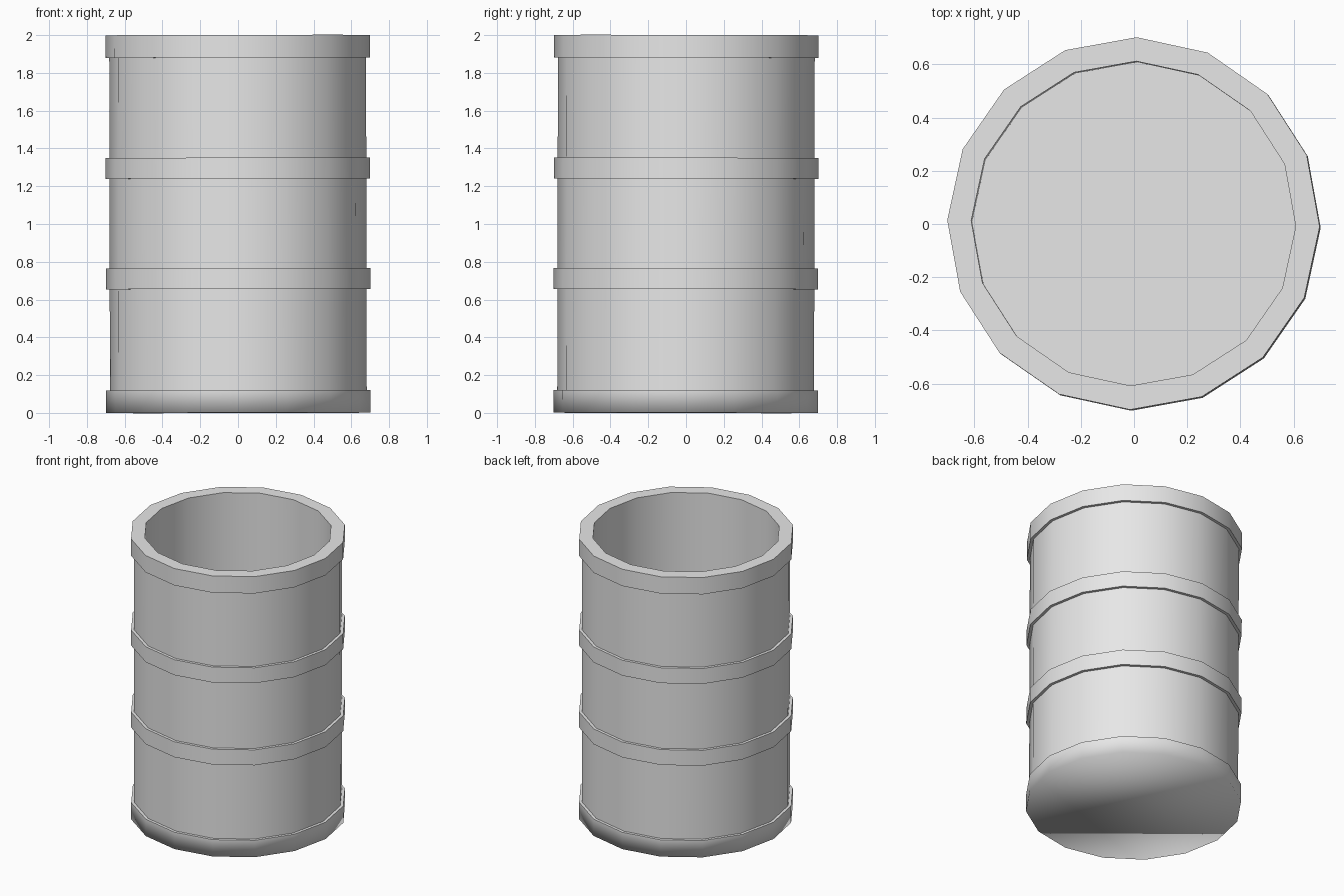
import bpy, bmesh, math
from mathutils import Matrix

SIDES = 16
MID_Z = 1.0

cube = bpy.data.objects.get("Cube")
if cube:
    bpy.data.objects.remove(cube, do_unlink=True)

# Plain grey metal
grey = bpy.data.materials.new("grey_metal")
grey.use_nodes = True
colour = (0.8, 0.8, 0.8, 1)
grey.diffuse_color = colour
grey.node_tree.nodes["Principled BSDF"].inputs["Base Color"].default_value = colour


def lathe(name, profile, cap_start=False, cap_end=False, soft_start=False):
    """Spin a (radius, height) profile around z; optional flat caps on its ends."""
    bm = bmesh.new()
    rings = []
    for r, z in profile:
        angles = [2 * math.pi * i / SIDES for i in range(SIDES)]
        rings.append([bm.verts.new((r * math.cos(a), r * math.sin(a), z)) for a in angles])
    for low, high in zip(rings, rings[1:]):
        for i in range(SIDES):
            j = (i + 1) % SIDES
            bm.faces.new((low[i], low[j], high[j], high[i]))
    if cap_start:
        bm.faces.new(rings[0][::-1])
    if cap_end:
        bm.faces.new(rings[-1])

    # Smooth round the barrel, crisp at every profile corner
    for face in bm.faces:
        face.smooth = True
    bm.edges.ensure_lookup_table()
    for n, ring in enumerate(rings):
        if n == 0 and soft_start:
            continue
        for i in range(SIDES):
            bm.edges.get((ring[i], ring[(i + 1) % SIDES])).smooth = False

    # Slight lean and twist
    lean = (Matrix.Translation((0, 0, MID_Z))
            @ Matrix.Rotation(-0.002, 4, 'X') @ Matrix.Rotation(-0.002, 4, 'Y')
            @ Matrix.Rotation(math.radians(-1), 4, 'Z')
            @ Matrix.Translation((0, 0, -MID_Z)))
    bm.transform(lean)
    mesh = bpy.data.meshes.new(name)
    bm.to_mesh(mesh)
    bm.free()
    mesh.materials.append(grey)
    obj = bpy.data.objects.new(name, mesh)
    bpy.context.collection.objects.link(obj)
    return obj


BODY, HOOP, INNER = 0.68, 0.70, 0.61

# Open-topped shell: soft bottom edge, end rims, inner wall and floor
lathe("barrel_shell", [
    (HOOP, 0), (HOOP, 0.12), (BODY, 0.12), (BODY, 1.88),
    (HOOP, 1.88), (HOOP, 2), (INNER, 2), (INNER, 0.12),
], cap_start=True, cap_end=True, soft_start=True)

# Two raised hoops round the middle
for name, bottom, top in (("lower_hoop", 0.655, 0.765), ("upper_hoop", 1.24, 1.35)):
    lathe(name, [(BODY, bottom), (HOOP, bottom), (HOOP, top), (BODY, top)])
